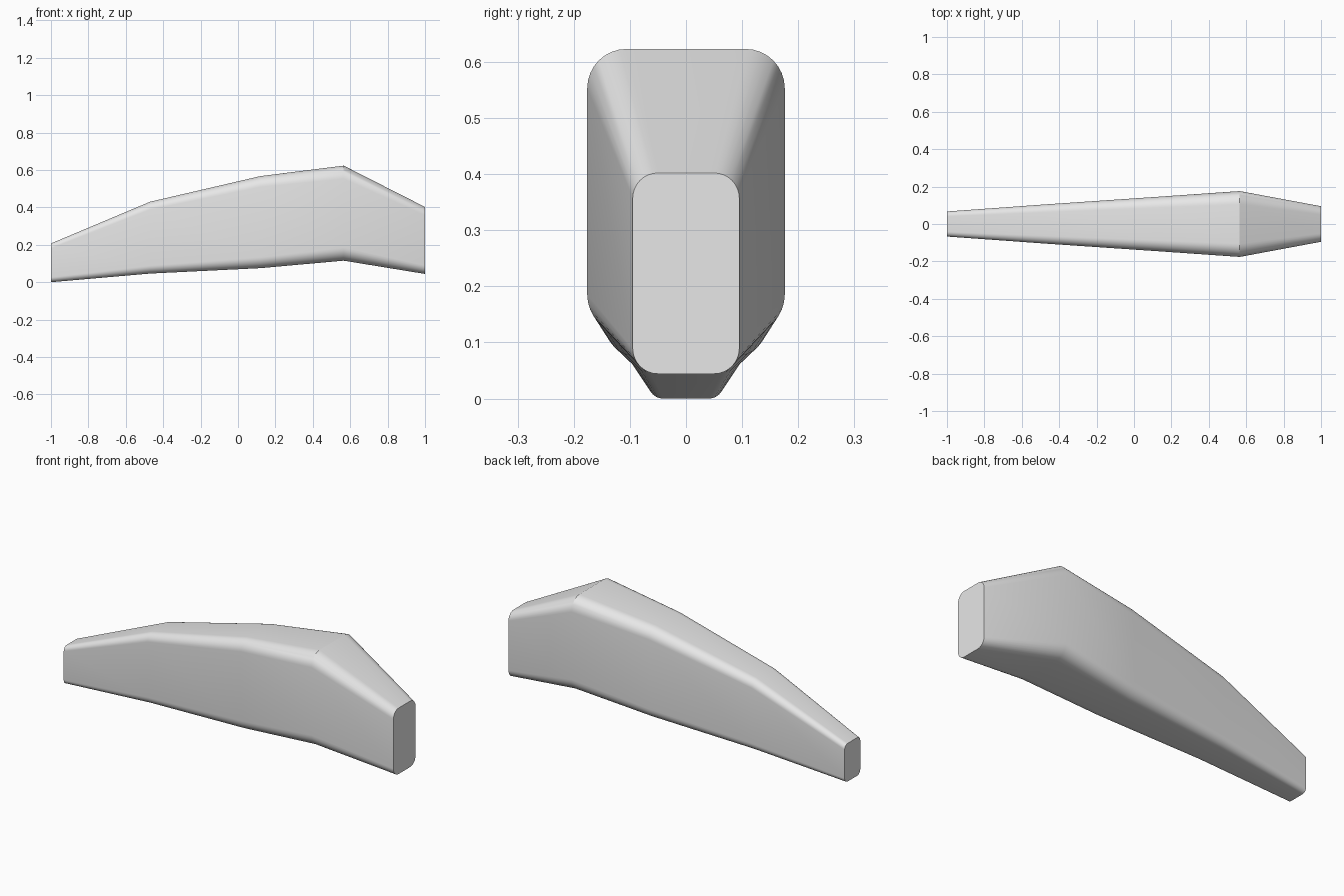
import bpy
import bmesh
import math

cube = bpy.data.objects.get("Cube")
if cube:
    bpy.data.objects.remove(cube, do_unlink=True)

# Stations along the body: x, half width, bottom, top, corner radius
STATIONS = [
    (-1.0, 0.067, 0.0, 0.207, 0.026),
    (-0.47, 0.105, 0.046, 0.43, 0.042),
    (0.12, 0.145, 0.075, 0.567, 0.058),
    (0.565, 0.176, 0.115, 0.623, 0.07),
    (1.0, 0.095, 0.044, 0.402, 0.045),
]
STEPS = 8  # segments in each rounded corner


def rounded_section(bm, x, half, bottom, top, radius):
    """Ring of vertices forming a rounded rectangle across the body."""
    ring = []
    corners = [(1, top - radius), (-1, top - radius),
               (-1, bottom + radius), (1, bottom + radius)]
    for i, (side, cz) in enumerate(corners):
        for s in range(STEPS + 1):
            a = (i + s / STEPS) * math.pi / 2
            y = side * (half - radius) + radius * math.cos(a)
            ring.append(bm.verts.new((x, y, cz + radius * math.sin(a))))
    return ring


# Tapered body lofted through the sections, with flat end caps
bm = bmesh.new()
rings = [rounded_section(bm, *station) for station in STATIONS]
for a, b in zip(rings, rings[1:]):
    for i in range(len(a)):
        j = (i + 1) % len(a)
        bm.faces.new((a[i], a[j], b[j], b[i]))
bm.faces.new(rings[0])
bm.faces.new(rings[-1])
bmesh.ops.recalc_face_normals(bm, faces=bm.faces)

mesh = bpy.data.meshes.new("tapered_body")
bm.to_mesh(mesh)
bm.free()
body = bpy.data.objects.new("tapered_body", mesh)
bpy.context.collection.objects.link(body)

# Plain grey material
grey = bpy.data.materials.new("light_grey")
grey.use_nodes = True
color = (0.8, 0.8, 0.8, 1.0)
grey.diffuse_color = color
grey.node_tree.nodes["Principled BSDF"].inputs["Base Color"].default_value = color
mesh.materials.append(grey)

# Smooth corners, crisp ends and top crease
bpy.ops.object.select_all(action="DESELECT")
body.select_set(True)
bpy.context.view_layer.objects.active = body
bpy.ops.object.shade_smooth_by_angle(angle=math.radians(30))
